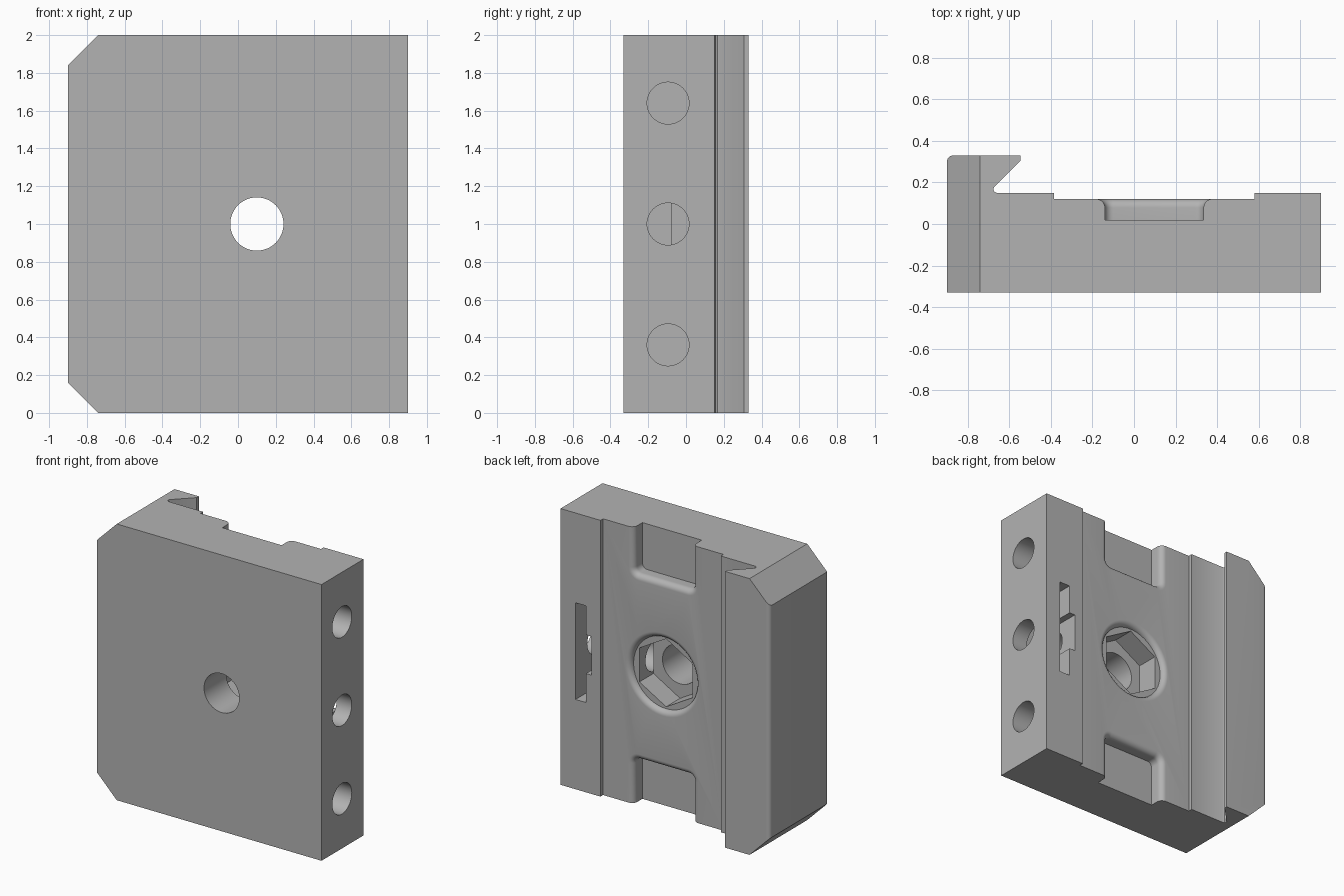
import bpy, bmesh, math
from mathutils import Vector

if "Cube" in bpy.data.objects:
    bpy.data.objects.remove(bpy.data.objects["Cube"])

grey = bpy.data.materials.new("machined grey")
grey.diffuse_color = (0.45, 0.45, 0.45, 1)
grey.use_nodes = True
grey.node_tree.nodes["Principled BSDF"].inputs["Base Color"].default_value = grey.diffuse_color


def loft(name, loops):
    """Closed solid through matching loops of 3D points."""
    bm = bmesh.new()
    rings = [[bm.verts.new(p) for p in loop] for loop in loops]
    n = len(rings[0])
    for a, b in zip(rings, rings[1:]):
        for i in range(n):
            j = (i + 1) % n
            bm.faces.new((a[i], a[j], b[j], b[i]))
    bm.faces.new(rings[0])
    bm.faces.new(rings[-1])
    bmesh.ops.recalc_face_normals(bm, faces=bm.faces)
    mesh = bpy.data.meshes.new(name)
    bm.to_mesh(mesh)
    bm.free()
    mesh.materials.append(grey)
    ob = bpy.data.objects.new(name, mesh)
    bpy.context.collection.objects.link(ob)
    return ob


def along_y(outline, y):
    return [Vector((x, y, z)) for x, z in outline]


def circle(cx, cy, r, n=48, turn=0.0):
    return [(cx + r * math.cos(turn + math.tau * i / n),
             cy + r * math.sin(turn + math.tau * i / n)) for i in range(n)]


def rounded_box(x0, x1, z0, z1, r, n=6):
    pts = []
    for k, (cx, cz) in enumerate([(x1 - r, z1 - r), (x0 + r, z1 - r),
                                  (x0 + r, z0 + r), (x1 - r, z0 + r)]):
        for i in range(n + 1):
            a = math.pi / 2 * (k + i / n)
            pts.append((cx + r * math.cos(a), cz + r * math.sin(a)))
    return pts


def cut(cutter):
    mod = plate.modifiers.new("cut", 'BOOLEAN')
    mod.operation, mod.solver, mod.object = 'DIFFERENCE', 'EXACT', cutter
    bpy.context.view_layer.objects.active = plate
    bpy.ops.object.modifier_apply(modifier=mod.name)
    bpy.data.objects.remove(cutter, do_unlink=True)


def prism_y(outline, y0, y1):
    cut(loft("cutter", [along_y(outline, y0), along_y(outline, y1)]))


def soft_pocket(outline_at, floor, lip):
    """Pocket in the back face with a rounded lip; outline_at(offset)."""
    face = 0.12
    loops = [along_y(outline_at(0), floor)]
    for i in range(9):
        t = math.pi / 2 * i / 8
        y = face - lip + lip * math.sin(t)
        if y > floor + 1e-4:
            loops.append(along_y(outline_at(lip * (1 - math.cos(t))), y))
    loops.append(along_y(outline_at(lip), face + 0.1))
    cut(loft("cutter", loops))


# plate with dovetail hook, extruded upwards
profile = [(-0.9, -0.33), (0.9, -0.33), (0.9, 0.15), (0.58, 0.15), (0.58, 0.12),
           (-0.385, 0.12), (-0.385, 0.15), (-0.66, 0.15), (-0.672, 0.156),
           (-0.677, 0.167), (-0.672, 0.179), (-0.545, 0.306), (-0.545, 0.33)]
profile += [(-0.87 - 0.03 * math.sin(a), 0.30 + 0.03 * math.cos(a))
            for a in (math.pi / 2 * i / 6 for i in range(7))]
plate = loft("dovetail_plate", [[Vector((x, y, z)) for x, y in profile] for z in (0, 2)])

# chamfered corners on the hook side, and rounded end pockets
for flip in (lambda z: z, lambda z: 2 - z):
    prism_y([(x, flip(z)) for x, z in [(-1, 0.26), (-0.64, -0.1), (-1, -0.1)]], -0.5, 0.5)
    soft_pocket(lambda o: [(x, flip(z)) for x, z in
                           rounded_box(-0.14 - o, 0.335 + o, -0.3, 0.33 + o, 0.04 + o)],
                0.02, 0.042)

# round recess, hexagonal nut seat and through hole
soft_pocket(lambda o: circle(0.1, 1, 0.26 + o, 64), 0.085, 0.04)
prism_y(circle(0.1, 1, 0.246, 6, math.pi / 6), -0.075, 0.2)
prism_y(circle(0.1, 1, 0.141), -0.5, 0.0)

# narrow nut slot with a wider middle
prism_y([(0.78, 0.65), (0.78, 1.35), (0.697, 1.35), (0.697, 1.14), (0.65, 1.14),
         (0.65, 0.86), (0.697, 0.86), (0.697, 0.65)], -0.225, 0.3)

# side screw holes, the middle one reaching the nut seat
for z, end in ((0.36, 0.4), (1.0, 0.312), (1.64, 0.4)):
    ring = circle(-0.095, z, 0.111)
    cut(loft("cutter", [[Vector((x, a, b)) for a, b in ring] for x in (end, 1.0)]))

plate.select_set(True)
bpy.context.view_layer.objects.active = plate
bpy.ops.object.shade_smooth_by_angle(angle=math.radians(30))
